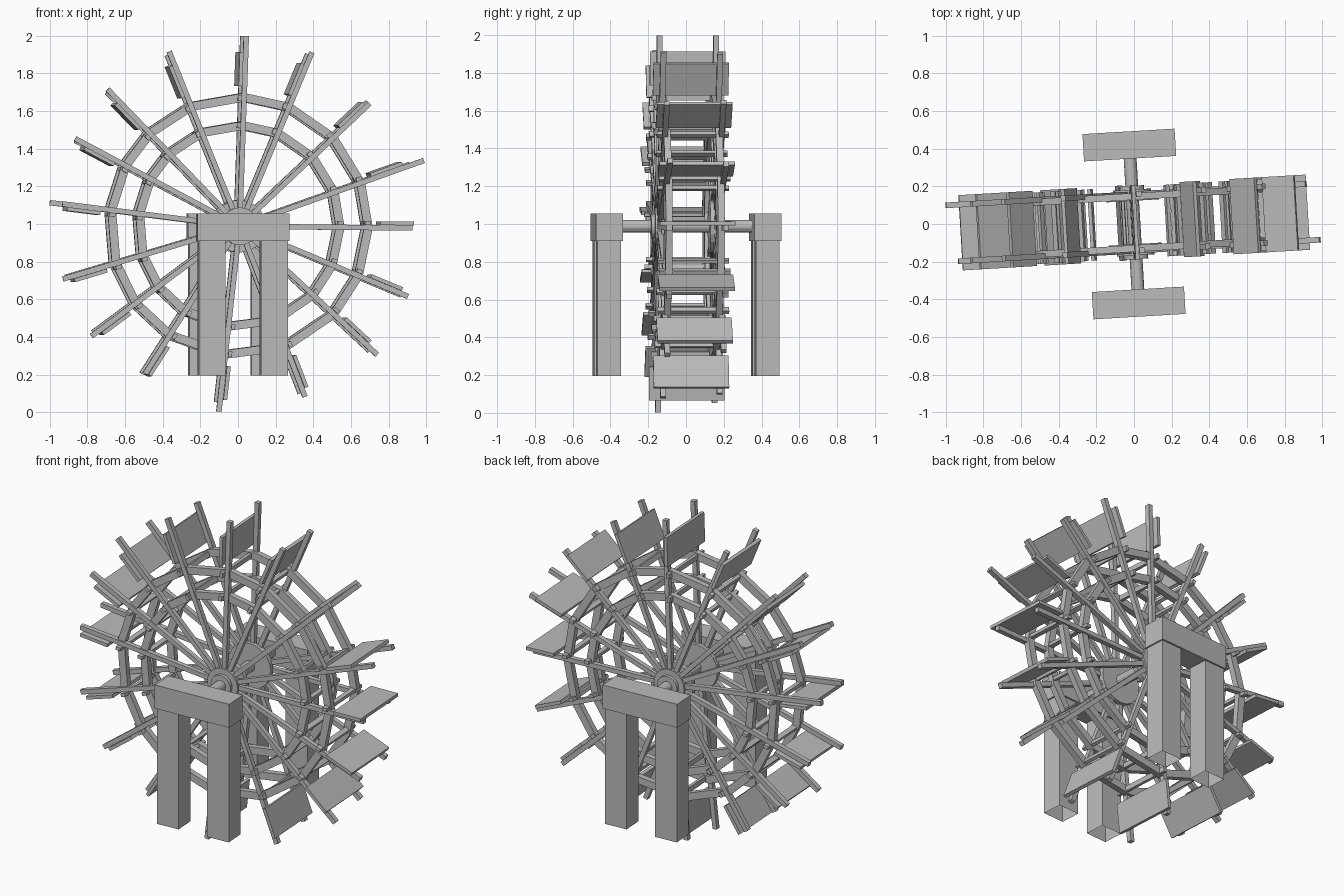
import bpy, bmesh, math
from mathutils import Matrix, Vector

cube = bpy.data.objects.get("Cube")
if cube:
    bpy.data.objects.remove(cube)

wood = bpy.data.materials.new("weathered_grey")
wood.diffuse_color = (0.5, 0.5, 0.5, 1)
wood.use_nodes = True
wood.node_tree.nodes["Principled BSDF"].inputs["Base Color"].default_value = (0.5, 0.5, 0.5, 1)

YAW = Matrix.Rotation(math.radians(3.4), 4, "Z")
WHEEL = YAW @ Matrix.Translation((0, 0.008, 0.988))
SIDE = 0.15      # distance of each spoked frame from the wheel's middle

# Uneven spoke directions (degrees) with the reach of the front and back bar
SPOKES = [(88, 1.01, 1.01), (67.4, 1.0, 0.99), (43.3, 0.95, 0.96), (19.6, 1.04, 0.98),
          (-0.6, 0.92, 0.9), (-22.6, 0.97, 0.95), (-43, 1.0, 0.97), (-69, 0.97, 0.95),
          (-96.4, 0.99, 0.94), (-122.7, 0.93, 0.93), (-143.5, 0.98, 0.95), (-163.4, 0.98, 0.95),
          (172.8, 0.95, 1.0), (152, 0.99, 0.97), (134, 1.01, 0.99), (112, 1.0, 0.98)]


def box(bm, frame, centre, size):
    """Add a box placed in the given frame."""
    m = frame @ Matrix.Translation(centre) @ Matrix.Diagonal((*size, 1))
    return bmesh.ops.create_cube(bm, size=1, matrix=m)["verts"]


def cylinder(bm, frame, y, radius, length, sides=16):
    m = frame @ Matrix.Translation((0, y, 0)) @ Matrix.Rotation(math.pi / 2, 4, "X")
    bmesh.ops.create_cone(bm, cap_ends=True, segments=sides, radius1=radius,
                          radius2=radius, depth=length, matrix=m)


def finish(bm, name):
    mesh = bpy.data.meshes.new(name)
    bm.to_mesh(mesh)
    bm.free()
    mesh.materials.append(wood)
    ob = bpy.data.objects.new(name, mesh)
    bpy.context.collection.objects.link(ob)
    return ob


def radial(degrees):
    """Frame with x outward along a spoke and z counter-clockwise."""
    return WHEEL @ Matrix.Rotation(-math.radians(degrees), 4, "Y")


# Spokes, paddles and the cross pegs that tie both frames together
spokes, paddles, pegs = bmesh.new(), bmesh.new(), bmesh.new()
for angle, front, back in SPOKES:
    frame = radial(angle)
    for y, reach in ((-SIDE, front), (SIDE, back)):
        box(spokes, frame, (reach / 2 + 0.02, y, 0), (reach - 0.04, 0.03, 0.028))
    box(paddles, frame, (0.835, 0, 0.024), (0.18, 0.4, 0.02))
    for r in (0.535, 0.68):
        box(pegs, frame, (r, 0, 0.024), (0.03, 0.38, 0.02))
finish(spokes, "wheel_spokes")
finish(paddles, "wheel_paddles")
finish(pegs, "cross_pegs")

# Straight rim bars from spoke to spoke
for name, r in (("inner_rims", 0.535), ("outer_rims", 0.685)):
    bm = bmesh.new()
    for i, spoke in enumerate(SPOKES):
        a, b = (math.radians(s[0]) for s in (spoke, SPOKES[(i + 1) % len(SPOKES)]))
        p, q = (Vector((math.cos(t), 0, math.sin(t))) * r for t in (a, b))
        along = q - p
        mid = (p + q) / 2
        frame = WHEEL @ Matrix.Translation(mid) @ Matrix.Rotation(-math.atan2(along.z, along.x), 4, "Y")
        for y in (-SIDE, SIDE):
            box(bm, frame, (0, y * 0.92, 0), (along.length + 0.01, 0.036, 0.045))
    finish(bm, name)

# Axle and stepped hubs
bm = bmesh.new()
cylinder(bm, WHEEL, -0.008, 0.034, 0.72)
finish(bm, "axle")
bm = bmesh.new()
for s in (-1, 1):
    cylinder(bm, WHEEL, s * 0.13, 0.14, 0.03, 20)
    cylinder(bm, WHEEL, s * 0.15, 0.1, 0.05, 20)
    cylinder(bm, WHEEL, s * 0.165, 0.065, 0.06, 20)
finish(bm, "hubs")

# Two trestles: a beam on a pair of legs that are open underneath
for name, y in (("front", -0.42), ("back", 0.42)):
    bm = bmesh.new()
    box(bm, YAW, (0, y, 0.983), (0.49, 0.145, 0.145))
    finish(bm, name + "_beam")
    bm = bmesh.new()
    for x in (-0.165, 0.165):
        box(bm, YAW, (x, y, 0.553), (0.142, 0.125, 0.715))
    bm.normal_update()
    bmesh.ops.delete(bm, geom=[f for f in bm.faces if f.normal.z < -0.9], context="FACES")
    finish(bm, name + "_legs")
